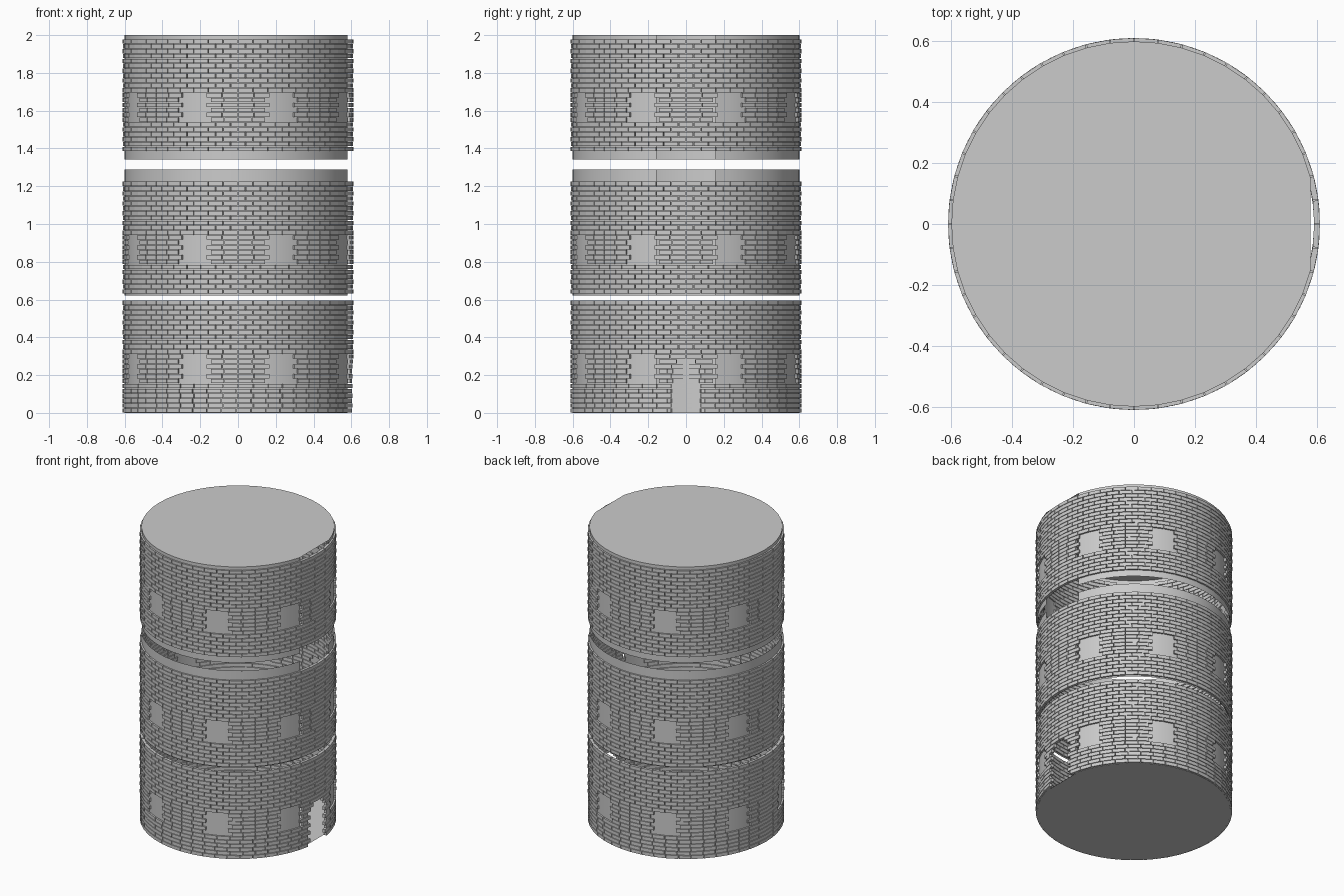
import bpy, bmesh
from math import radians, cos, sin

if "Cube" in bpy.data.objects:
    bpy.data.objects.remove(bpy.data.objects["Cube"])

R_WALL, R_IN, R_OUT = 0.60, 0.592, 0.611
PITCH = 0.0259      # height of one brick course
GAP_Z, GAP_A = 0.0035, 0.35
COURSES = 23
WINDOW_ROWS = range(6, 12)


def polar(r, deg, z):
    a = radians(deg)
    return (r * cos(a), r * sin(a), z)


def finish(bm, name):
    bmesh.ops.recalc_face_normals(bm, faces=bm.faces)
    me = bpy.data.meshes.new(name)
    bm.to_mesh(me)
    bm.free()
    ob = bpy.data.objects.new(name, me)
    bpy.context.collection.objects.link(ob)
    return ob


def brick(bm, a0, a1, z0, z1):
    v = [bm.verts.new(polar(r, a, z)) for z in (z0, z1)
         for r, a in ((R_IN, a0), (R_OUT, a0), (R_OUT, a1), (R_IN, a1))]
    for f in ((3, 2, 1, 0), (4, 5, 6, 7), (0, 1, 5, 4),
              (1, 2, 6, 5), (2, 3, 7, 6), (3, 0, 4, 7)):
        bm.faces.new([v[i] for i in f])


def brick_run(bm, a0, a1, z, shift=0.0):
    """Fill an arc of one course with bricks about 7.5 degrees long."""
    n = max(1, round((a1 - a0) / 7.5))
    step = (a1 - a0) / n
    for i in range(n):
        s = a0 + shift + i * step
        brick(bm, s + GAP_A / 2, s + step - GAP_A / 2,
              z + GAP_Z / 2, z + PITCH - GAP_Z / 2)


def door_half(row):
    """Half angle of the arched doorway at a course, 0 above it."""
    if row > 10:
        return 0
    return {9: 7.0, 10: 4.5}.get(row, 7.2 if row % 2 else 9.3)


def brick_storey(name, base, door):
    bm = bmesh.new()
    for row in range(COURSES):
        z = base + row * PITCH
        half = door_half(row) if door else 0
        if row in WINDOW_ROWS:
            # eight brick piers with toothed edges between the windows
            w = 16.0 if row % 2 else 13.8
            for k in range(8):
                c = 45 * k
                if k == 0 and half:
                    brick_run(bm, half, w, z)
                    brick_run(bm, -w, -half, z)
                else:
                    brick_run(bm, c - w, c + w, z)
        elif half:
            brick_run(bm, half, 360 - half, z)
        else:
            brick_run(bm, 0, 360, z, 3.75 * (row % 2))
    return finish(bm, name)


def wall_shell(name, z0, z1, cap=None):
    """Thin wall open towards +x, with an optional floor or roof disc."""
    bm = bmesh.new()
    angles = [15 + 330 * i / 44 for i in range(45)]
    lo = [bm.verts.new(polar(R_WALL, a, z0)) for a in angles]
    hi = [bm.verts.new(polar(R_WALL, a, z1)) for a in angles]
    for i in range(44):
        bm.faces.new((lo[i], lo[i + 1], hi[i + 1], hi[i])).smooth = True
    if cap == "floor":
        bm.faces.new(lo[::-1])
    elif cap == "roof":
        bm.faces.new(hi)
    ob = finish(bm, name)
    bpy.context.view_layer.objects.active = ob
    ob.select_set(True)
    bpy.ops.object.shade_smooth_by_angle(angle=radians(30))
    ob.select_set(False)
    return ob


# Inner walls of the three storeys
wall_shell("lower_wall", 0.0, 0.594, "floor")
wall_shell("middle_wall", 0.622, 1.288)
wall_shell("upper_wall", 1.342, 2.0, "roof")

# Brick cladding
brick_storey("lower_bricks", 0.0, True)
brick_storey("middle_bricks", 0.63, False)
brick_storey("upper_bricks", 1.384, False)
